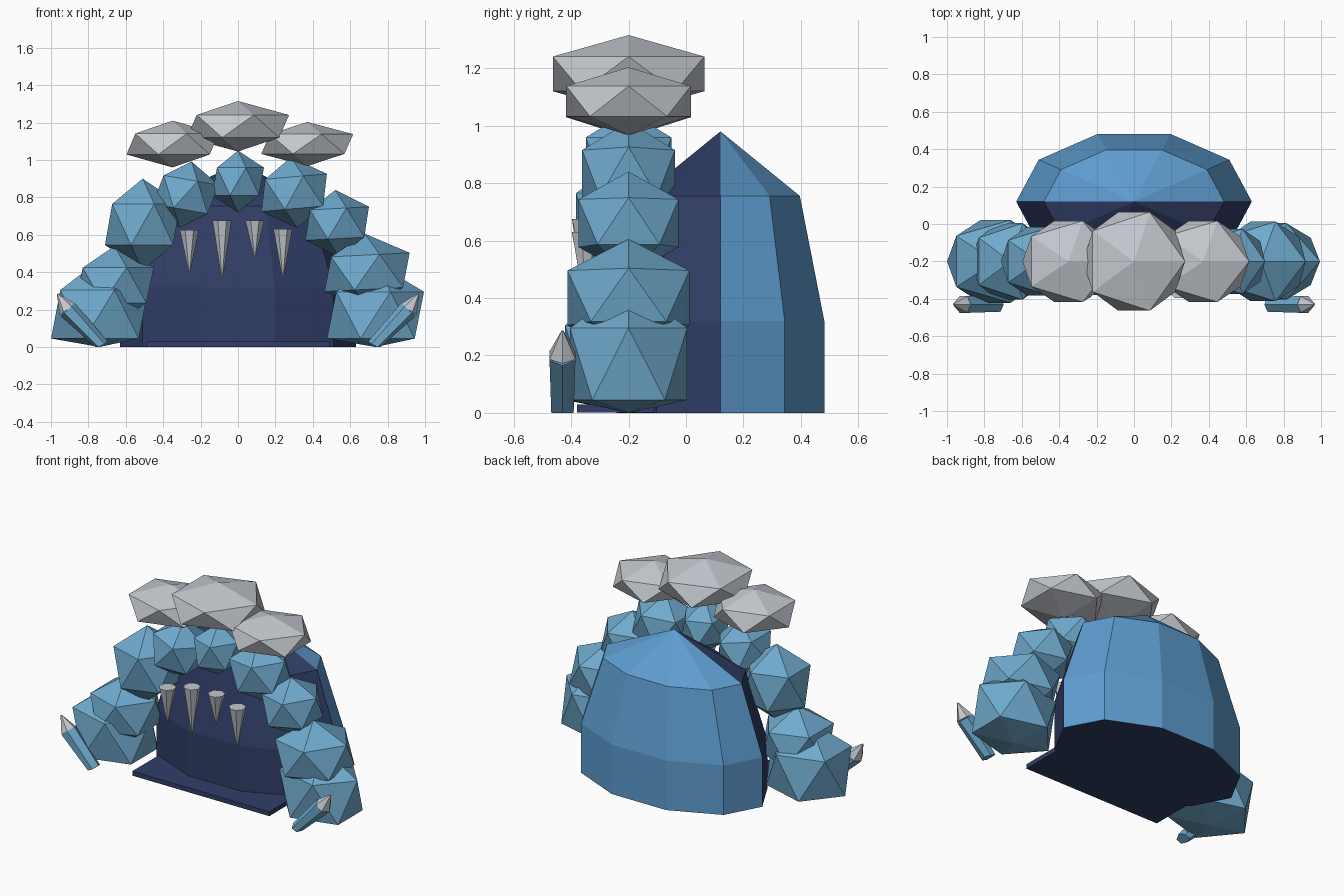
import bpy, bmesh, math
from mathutils import Matrix, Vector

if "Cube" in bpy.data.objects:
    bpy.data.objects.remove(bpy.data.objects["Cube"])


def material(name, rgb):
    m = bpy.data.materials.new(name)
    m.use_nodes = True
    m.diffuse_color = (*rgb, 1)
    m.node_tree.nodes["Principled BSDF"].inputs["Base Color"].default_value = (*rgb, 1)
    return m


ice = material("ice blue", (0.16, 0.40, 0.61))
shell_blue = material("shell blue", (0.11, 0.33, 0.62))
navy = material("deep navy", (0.03, 0.047, 0.135))
snow = material("snow grey", (0.55, 0.58, 0.62))


def finish(name, bm, *mats):
    bmesh.ops.recalc_face_normals(bm, faces=bm.faces)
    mesh = bpy.data.meshes.new(name)
    bm.to_mesh(mesh)
    bm.free()
    for m in mats:
        mesh.materials.append(m)
    obj = bpy.data.objects.new(name, mesh)
    bpy.context.collection.objects.link(obj)
    return obj


def boulder(name, centre, size, mat, tilt=0):
    """Low-poly lump, kept above the ground."""
    bm = bmesh.new()
    bmesh.ops.create_icosphere(bm, subdivisions=1, radius=1)
    turn = Matrix.Rotation(math.radians(tilt), 4, 'Y')
    bm.transform(Matrix.Translation(centre) @ turn @ Matrix.Diagonal((*size, 1)))
    for v in bm.verts:
        v.co.z = max(v.co.z, 0)
    finish(name, bm, mat)


def spike(bm, start, end, r1, r2, sides=6):
    """Adds a tapered prism between two points and returns its faces."""
    a, b = Vector(start), Vector(end)
    d = b - a
    mat = Matrix.Translation((a + b) / 2) @ d.to_track_quat('Z', 'Y').to_matrix().to_4x4()
    old = set(bm.faces)
    bmesh.ops.create_cone(bm, cap_ends=True, segments=sides, radius1=r1, radius2=r2,
                          depth=d.length, matrix=mat)
    return [f for f in bm.faces if f not in old]


# Ten-sided dome: blue behind, navy cave mouth in front
MID_Y = 0.12
bm = bmesh.new()
rings = []
for z, s in ((0, 1), (0.32, 1), (0.755, 0.765)):
    rings.append([bm.verts.new((0.63 * s * math.cos(math.radians(36 * i)),
                                MID_Y + 0.38 * s * math.sin(math.radians(36 * i)), z))
                  for i in range(10)])
apex = bm.verts.new((0, MID_Y, 0.98))
bottom = bm.faces.new(rings[0])
for i in range(10):
    j = (i + 1) % 10
    for lo, hi in zip(rings, rings[1:]):
        bm.faces.new((lo[i], lo[j], hi[j], hi[i]))
    bm.faces.new((rings[2][i], rings[2][j], apex))
for f in bm.faces:
    f.material_index = int(f == bottom or f.calc_center_median().y < MID_Y)
finish("cave_dome", bm, shell_blue, navy)

# Thin floor slab reaching out of the mouth
bm = bmesh.new()
bmesh.ops.create_cube(bm, size=1)
bm.transform(Matrix.Translation((0, -0.13, 0.0155)) @ Matrix.Diagonal((0.98, 0.5, 0.029, 1)))
finish("cave_floor", bm, navy)

# Arch of ice boulders: x, z, x radius, y radius, z radius, tilt
arch = (
    (-0.74, 0.175, 0.29, 0.26, 0.29, 0),
    (-0.66, 0.33, 0.235, 0.24, 0.21, 0),
    (-0.51, 0.655, 0.225, 0.215, 0.245, 0),
    (-0.28, 0.815, 0.185, 0.19, 0.18, 10),
    (0, 0.885, 0.155, 0.175, 0.165, 0),
    (0.30, 0.825, 0.205, 0.19, 0.19, -5),
    (0.53, 0.66, 0.195, 0.205, 0.18, -3),
    (0.69, 0.40, 0.26, 0.25, 0.205, -3),
    (0.735, 0.17, 0.29, 0.24, 0.28, 0),
)
for n, (x, z, rx, ry, rz, tilt) in enumerate(arch):
    boulder(f"arch_boulder_{n + 1}", (x, -0.2, z), (rx, ry, rz), ice, tilt)

# Snow caps on top of the arch
boulder("snow_cap_middle", (0, -0.2, 1.18), (0.305, 0.31, 0.135), snow)
boulder("snow_cap_right", (-0.35, -0.2, 1.085), (0.275, 0.255, 0.125), snow)
boulder("snow_cap_left", (0.37, -0.2, 1.085), (0.275, 0.255, 0.118), snow)

# Icicles hanging in the mouth
for n, (x, top, tip) in enumerate(((-0.26, 0.625, 0.4), (-0.085, 0.675, 0.37),
                                   (0.09, 0.675, 0.48), (0.24, 0.63, 0.375))):
    bm = bmesh.new()
    spike(bm, (x, -0.35, top), (x, -0.35, tip), 0.052, 0.004, 7)
    finish(f"icicle_{n + 1}", bm, snow)

# Leaning crystals with pale tips, one on each side
for side, name in ((-1, "crystal_right"), (1, "crystal_left")):
    bm = bmesh.new()
    base, neck, tip = ((side * x, -0.43, z) for x, z in ((0.73, 0), (0.91, 0.2), (0.965, 0.285)))
    spike(bm, base, neck, 0.045, 0.052)
    for f in spike(bm, neck, tip, 0.052, 0.004):
        f.material_index = 1
    for v in bm.verts:
        v.co.z = max(v.co.z, 0)
    finish(name, bm, ice, snow)
